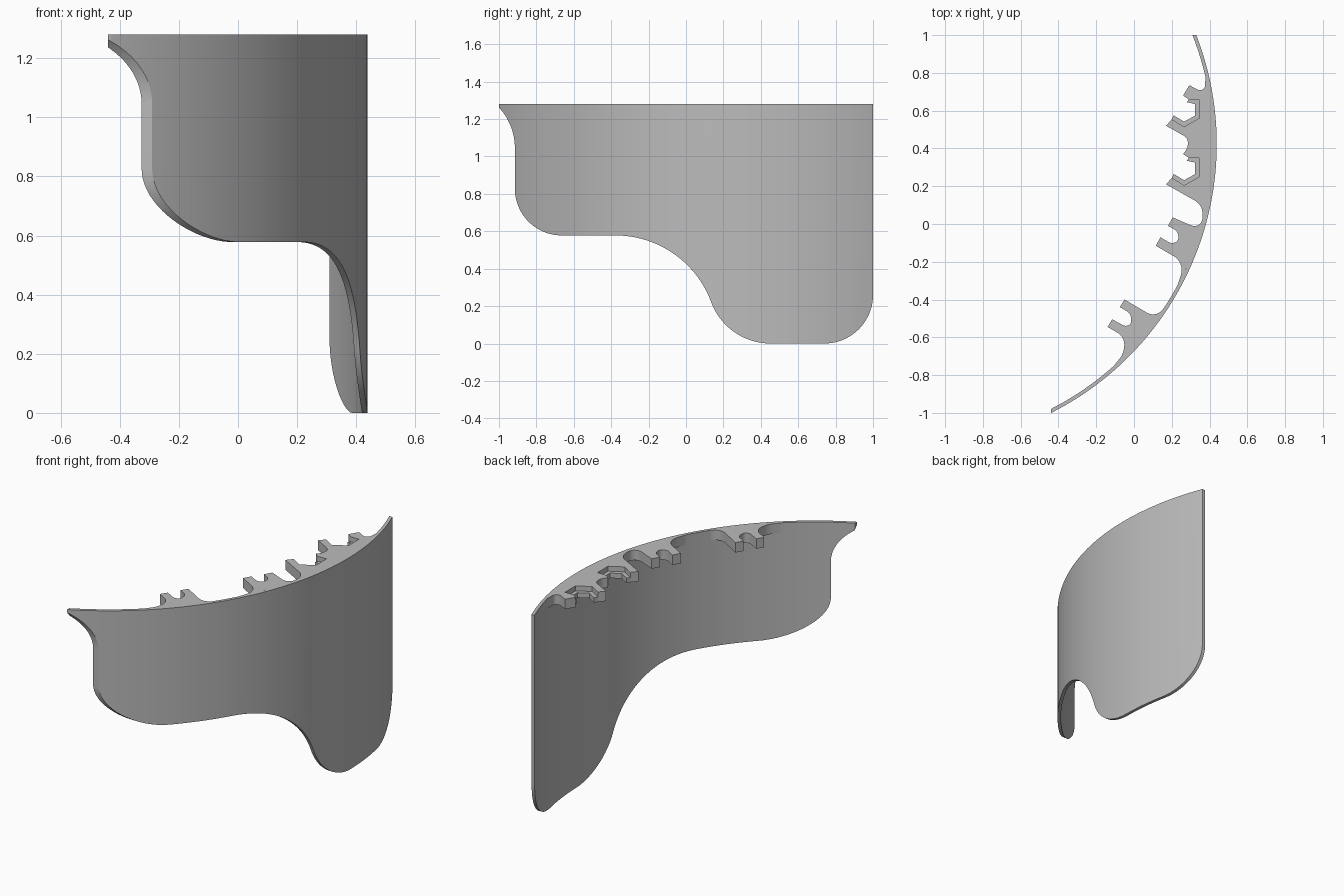
import bpy
import bmesh
from math import asin, cos, sin
from mathutils import Vector

# Remove the default object
default_cube = bpy.data.objects.get("Cube")
if default_cube:
    bpy.data.objects.remove(default_cube, do_unlink=True)

# Main dimensions of the curved guard
TOP = 1.28
RADIUS = 1.593
CENTRE = Vector((-1.155, 0.423))
WALL = 0.019
FLANGE = 0.06
INNER = RADIUS - WALL

# One plain grey material
grey = bpy.data.materials.new("plain_grey")
grey.use_nodes = True
grey.diffuse_color = (0.5, 0.5, 0.5, 1)
shader = next(n for n in grey.node_tree.nodes if n.type == "BSDF_PRINCIPLED")
shader.inputs["Base Color"].default_value = grey.diffuse_color


def arc(radius, y_start, y_end, steps):
    """Points on the guard's plan curve between two y positions."""
    a = asin((y_start - CENTRE.y) / radius)
    b = asin((y_end - CENTRE.y) / radius)
    angles = [a + (b - a) * i / steps for i in range(steps + 1)]
    return [CENTRE + radius * Vector((cos(t), sin(t))) for t in angles]


def rounded(corners, steps=10):
    """Replace every inner corner that has a third value by a circular fillet."""
    result = []
    for i, corner in enumerate(corners):
        p = Vector(corner[:2])
        if len(corner) == 2:
            result.append(p)
            continue
        before = (Vector(corners[i - 1][:2]) - p).normalized()
        after = (Vector(corners[i + 1][:2]) - p).normalized()
        start, end = p + before * corner[2], p + after * corner[2]
        weight = sin(before.angle(after) / 2)
        for k in range(steps + 1):
            t = k / steps
            a, b, c = (1 - t) ** 2, 2 * t * (1 - t) * weight, t * t
            result.append((start * a + p * b + end * c) / (a + b + c))
    return result


def prism(name, outline, offset):
    """Extrude a closed outline of 3D points along the offset."""
    bm = bmesh.new()
    face = bm.faces.new([bm.verts.new(p) for p in outline])
    extruded = bmesh.ops.extrude_face_region(bm, geom=[face])
    moved = [g for g in extruded["geom"] if isinstance(g, bmesh.types.BMVert)]
    bmesh.ops.translate(bm, verts=moved, vec=offset)
    bmesh.ops.recalc_face_normals(bm, faces=bm.faces)
    mesh = bpy.data.meshes.new(name)
    bm.to_mesh(mesh)
    bm.free()
    mesh.materials.append(grey)
    part = bpy.data.objects.new(name, mesh)
    bpy.context.collection.objects.link(part)
    return part


def plate(name, outline, top, thickness):
    return prism(name, [(p[0], p[1], top) for p in outline], (0, 0, -thickness))


def smooth(part):
    bpy.ops.object.select_all(action="DESELECT")
    part.select_set(True)
    bpy.context.view_layer.objects.active = part
    bpy.ops.object.shade_smooth_by_angle(angle=0.5)


# Curved wall, trimmed by its side silhouette
plan = arc(RADIUS, -1.03, 1.02, 80) + arc(INNER, 1.02, -1.03, 80)
wall = plate("curved_wall", plan, TOP, TOP)
silhouette = rounded([
    (-1, TOP + 0.1), (-1, 1.262), (-0.915, 1.165, 0.12), (-0.915, 0.578, 0.25),
    (0.002, 0.578, 0.38), (0.217, 0, 0.235), (1, 0, 0.26), (1, TOP + 0.1),
], 20)
cutter = prism("silhouette_cutter", [(-0.44, p.x, p.y) for p in silhouette], (2, 0, 0))
cutter.hide_render = True
trim = wall.modifiers.new("trim", "BOOLEAN")
trim.operation = "INTERSECT"
trim.solver = "EXACT"
trim.object = cutter
bpy.context.view_layer.update()
evaluated = wall.evaluated_get(bpy.context.evaluated_depsgraph_get())
trimmed_mesh = bpy.data.meshes.new_from_object(evaluated)
wall.modifiers.clear()
wall.data = trimmed_mesh
bpy.data.objects.remove(cutter, do_unlink=True)
smooth(wall)

# Rear bracket with two nut pockets and a round notch
PITCH = 0.31
pocket = [(0.26, 0.68), (0.29, 0.66), (0.345, 0.66), (0.345, 0.56),
          (0.265, 0.515), (0.2, 0.555), (0.17, 0.52)]
second_pocket = [(x, y - PITCH) for x, y in pocket]
rear_outline = rounded(
    [(0.378, 0.78), (0.375, 0.69, 0.045), (0.293, 0.735)]
    + pocket + [(0.285, 0.455, 0.025), (0.285, 0.405, 0.02)]
    + second_pocket + [
        (0.365, 0.1, 0.05), (0.36, -0.03, 0.06), (0.285, 0.0, 0.015), (0.205, 0.035),
        (0.18, -0.01), (0.235, -0.04, 0.028), (0.235, -0.1, 0.028), (0.19, -0.1, 0.01),
        (0.14, -0.07), (0.115, -0.115), (0.27, -0.205, 0.07), (0.23, -0.325),
    ])
rear = plate("rear_bracket", rear_outline + arc(INNER, -0.32, 0.77, 40), TOP, FLANGE)
smooth(rear)

# Recessed ledge around each nut pocket
ledge_outline = [(0.29, 0.66), (0.345, 0.66), (0.345, 0.56), (0.265, 0.515),
                 (0.2, 0.555), (0.21, 0.575), (0.265, 0.542), (0.322, 0.573),
                 (0.322, 0.635), (0.28, 0.645)]
for number, shift in enumerate((0, PITCH)):
    outline = [(x, y - shift) for x, y in ledge_outline]
    plate(f"pocket_ledge_{number + 1}", outline, TOP - FLANGE / 2, FLANGE / 2)

# Front bracket with one notch
front_outline = rounded([
    (0.172, -0.425), (0.12, -0.5, 0.06), (-0.05, -0.4), (-0.075, -0.44),
    (-0.015, -0.475, 0.028), (-0.015, -0.535, 0.02), (-0.05, -0.54, 0.01),
    (-0.115, -0.505), (-0.14, -0.545), (-0.045, -0.6, 0.05), (-0.058, -0.69, 0.03),
    (-0.106, -0.75),
])
front = plate("front_bracket", front_outline + arc(INNER, -0.745, -0.43, 20), TOP, FLANGE)
smooth(front)
